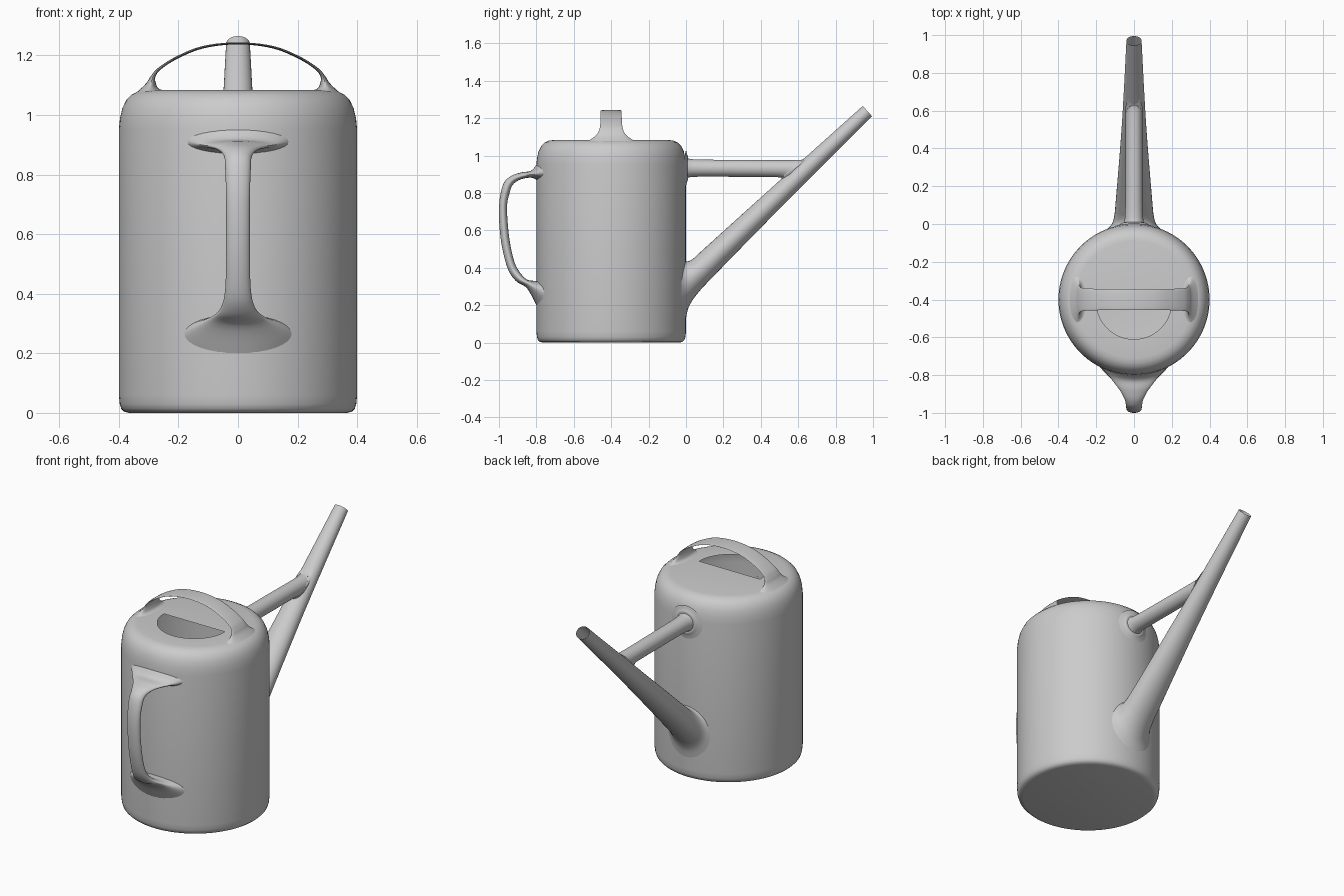
import bpy, bmesh, math

CY, R = -0.4, 0.4  # body axis and radius


def finish(name, bm):
    bmesh.ops.recalc_face_normals(bm, faces=bm.faces)
    me = bpy.data.meshes.new(name)
    bm.to_mesh(me)
    bm.free()
    ob = bpy.data.objects.new(name, me)
    bpy.context.collection.objects.link(ob)
    bpy.context.view_layer.objects.active = ob
    ob.select_set(True)
    bpy.ops.object.shade_smooth_by_angle(angle=math.radians(40))
    ob.select_set(False)


def skin(bm, rings):
    for a, b in zip(rings, rings[1:]):
        n = len(a)
        for i in range(n):
            j = (i + 1) % n
            bm.faces.new((a[i], a[j], b[j], b[i]))


def smooth(rows, steps):
    # Catmull-Rom through the section rows
    p = [rows[0]] + rows + [rows[-1]]
    out = []
    for k in range(len(rows) - 1):
        for s in range(steps):
            t = s / steps
            out.append([0.5 * (2 * b + (c - a) * t + (2 * a - 5 * b + 4 * c - d) * t * t
                               + (3 * b - a - 3 * c + d) * t ** 3)
                        for a, b, c, d in zip(*p[k:k + 4])])
    return out + [rows[-1]]


def loft(name, rows, place, steps=5, n=32):
    # each row: outer edge (u, z), inner edge (u, z), half width across
    bm = bmesh.new()
    rings = []
    for ou, oz, iu, iz, w in smooth(rows, steps):
        ring = []
        for i in range(n):
            a = 2 * math.pi * i / n
            c, s = math.cos(a), math.sin(a)
            u = (ou + iu) / 2 + c * (ou - iu) / 2
            z = (oz + iz) / 2 + c * (oz - iz) / 2
            ring.append(bm.verts.new(place(u, z, s * w)))
        rings.append(ring)
    skin(bm, rings)
    finish(name, bm)


def on_wall(u, z, x):
    # wraps the ends of side parts onto the round wall
    sag = R - math.sqrt(R * R - x * x)
    front = u < CY
    d = abs(u - CY) - R
    fade = min(1, max(0, 1 - d / 0.12))
    return (x, u + (sag if front else -sag) * fade, z)


# hollow body with half-round filling hole in its top
profile = [(0.365, 0), (0.382, 0.004), (0.392, 0.014), (0.397, 0.03), (0.4, 0.06),
           (0.4, 0.5), (0.4, 0.95), (0.396, 0.99), (0.388, 1.023), (0.375, 1.05),
           (0.356, 1.069), (0.335, 1.079), (0.31, 1.083)]
N = 96
bm = bmesh.new()
angles = [2 * math.pi * i / N for i in range(N)]
rings = [[bm.verts.new((r * math.cos(a), CY + r * math.sin(a), z)) for a in angles]
         for r, z in profile]
rings.append([bm.verts.new((0.2 * math.cos(a), CY - 0.01 + 0.2 * min(0, math.sin(a)), 1.083))
              for a in angles])
skin(bm, rings)
bm.faces.new(rings[0])
finish("body", bm)

# carrying handle over the top
half = [(-0.36, 1.06, -0.23, 1.078, 0.15), (-0.33, 1.085, -0.265, 1.088, 0.11),
        (-0.307, 1.108, -0.276, 1.108, 0.082), (-0.293, 1.13, -0.277, 1.128, 0.067),
        (-0.268, 1.158, -0.26, 1.152, 0.06), (-0.21, 1.195, -0.206, 1.187, 0.057),
        (-0.12, 1.231, -0.118, 1.223, 0.056)]
loft("top_handle",
     half + [(0, 1.244, 0, 1.237, 0.056)] + [(-a, b, -c, d, w) for a, b, c, d, w in half[::-1]],
     lambda u, z, w: (u, CY + w, z))

# pouring handle on the front wall
loft("side_handle",
     [(-0.8, 0.95, -0.8, 0.87, 0.17), (-0.83, 0.918, -0.83, 0.882, 0.125),
      (-0.88, 0.91, -0.885, 0.872, 0.075), (-0.94, 0.888, -0.925, 0.845, 0.048),
      (-0.98, 0.84, -0.943, 0.80, 0.043), (-1.0, 0.72, -0.957, 0.72, 0.04),
      (-0.99, 0.55, -0.945, 0.56, 0.04), (-0.955, 0.40, -0.917, 0.43, 0.043),
      (-0.91, 0.33, -0.88, 0.365, 0.06), (-0.85, 0.29, -0.845, 0.335, 0.10),
      (-0.8, 0.20, -0.8, 0.33, 0.18)], on_wall)

# long tapered spout, open at the tip
loft("spout",
     [(0, 0.435, 0, 0.13, 0.14), (0.015, 0.436, 0.015, 0.19, 0.118),
      (0.04, 0.45, 0.06, 0.26, 0.105), (0.10, 0.505, 0.16, 0.368, 0.096),
      (0.50, 0.866, 0.56, 0.776, 0.064), (0.945, 1.265, 0.995, 1.21, 0.04)], on_wall)

# brace from the wall to the spout
loft("spout_brace",
     [(0, 1.03, 0, 0.835, 0.10), (0.01, 0.998, 0.01, 0.868, 0.065),
      (0.04, 0.98, 0.04, 0.886, 0.048), (0.30, 0.977, 0.30, 0.886, 0.045),
      (0.59, 0.976, 0.49, 0.884, 0.044), (0.635, 0.987, 0.51, 0.875, 0.046),
      (0.68, 1.02, 0.52, 0.865, 0.046)], on_wall)
